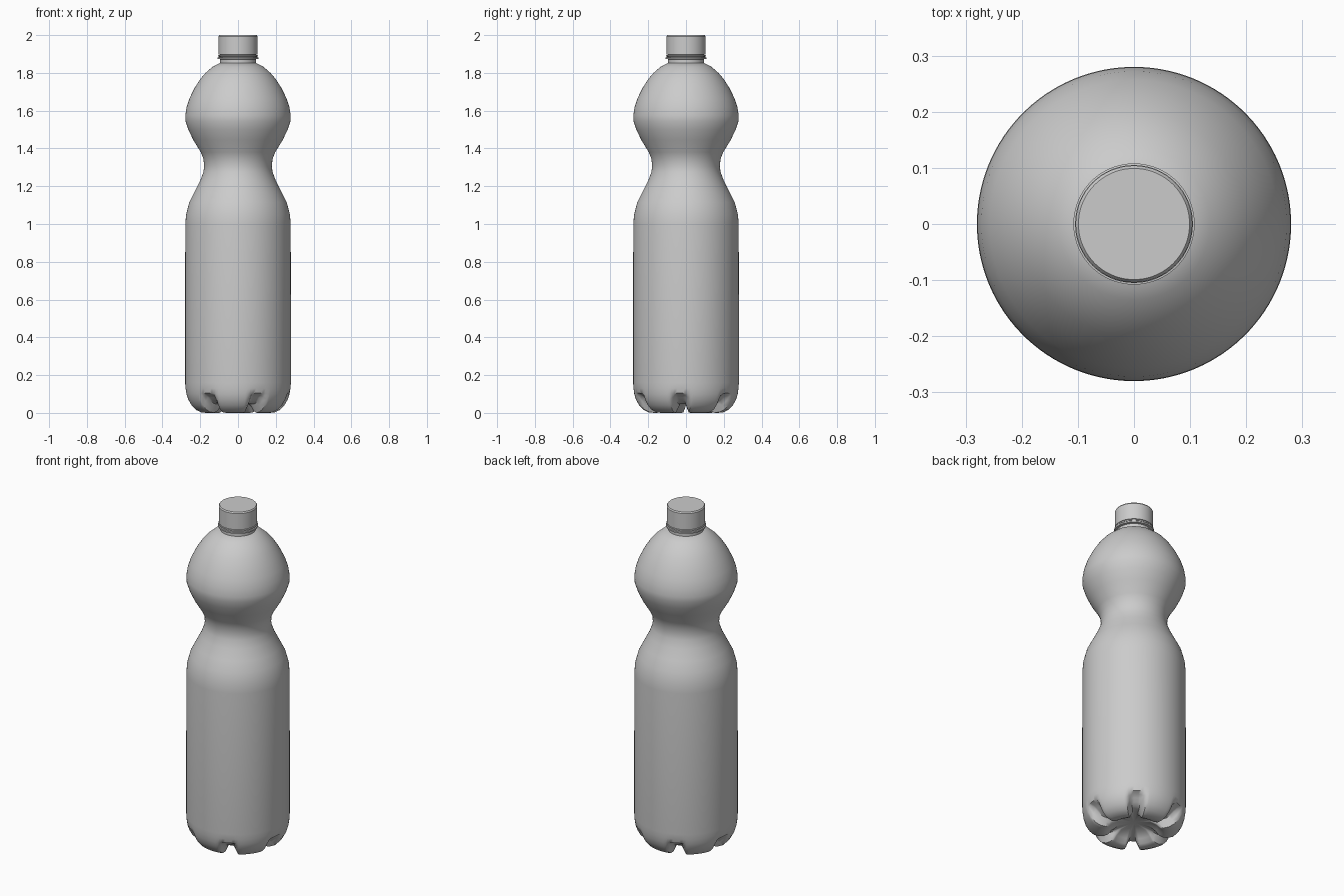
import bpy, math

if "Cube" in bpy.data.objects:
    bpy.data.objects.remove(bpy.data.objects["Cube"])

SEG = 120
GROOVE_OFFSET = -7      # degrees, direction of one base groove
FEET = 6


def lathe(name, rings, angle):
    """Skin rings; each ring is a function of the angle giving (r, z). Both ends get capped."""
    verts, faces = [], []
    for ring in rings:
        for i in range(SEG):
            a = 2 * math.pi * i / SEG + math.radians(GROOVE_OFFSET)
            r, z = ring(i)
            verts.append((r * math.cos(a), r * math.sin(a), z))
    for k in range(len(rings) - 1):
        for i in range(SEG):
            j = (i + 1) % SEG
            faces.append((k * SEG + i, k * SEG + j, (k + 1) * SEG + j, (k + 1) * SEG + i))
    faces.append(tuple(reversed(range(SEG))))
    top = (len(rings) - 1) * SEG
    faces.append(tuple(range(top, top + SEG)))
    mesh = bpy.data.meshes.new(name)
    mesh.from_pydata(verts, [], faces)
    mesh.update()
    ob = bpy.data.objects.new(name, mesh)
    bpy.context.collection.objects.link(ob)
    bpy.ops.object.select_all(action='DESELECT')
    ob.select_set(True)
    bpy.context.view_layer.objects.active = ob
    bpy.ops.object.shade_smooth_by_angle(angle=math.radians(angle))
    return ob


def plain(r, z):
    return lambda i: (r, z)


def footed(foot, valley):
    """Blend from groove profile to foot profile around the base."""
    def ring(i):
        d = (i * 360 / SEG) % (360 / FEET)
        d = min(d, 360 / FEET - d)
        t = max(0, min(1, (d - 5) / 8))
        t = t * t * (3 - 2 * t)
        return tuple(v + (f - v) * t for f, v in zip(foot, valley))
    return ring


# petal base: foot profile and groove profile, centre to side
feet = [(.02, .06), (.09, .053), (.125, .03), (.145, .008), (.165, 0), (.195, .002),
        (.225, .016), (.248, .04), (.265, .07), (.274, .1), (.278, .13)]
valleys = [(.02, .06), (.09, .055), (.125, .05), (.145, .048), (.165, .048), (.19, .053),
           (.212, .066), (.23, .082), (.247, .095), (.271, .104), (.278, .13)]
base = [footed(f, v) for f, v in zip(feet, valleys)]

# body, waist and round shoulder
side = [(.28, .16), (.28, .52), (.279, 1.0), (.275, 1.05), (.258, 1.115), (.23, 1.17),
        (.2, 1.23), (.183, 1.275), (.179, 1.305), (.183, 1.345), (.197, 1.38),
        (.237, 1.445), (.263, 1.5), (.278, 1.545), (.279, 1.575), (.272, 1.62),
        (.257, 1.665), (.23, 1.72), (.2, 1.767), (.172, 1.8), (.135, 1.832), (.095, 1.853)]
lathe("bottle_body", base + [plain(*p) for p in side], 50)

# neck with support ring
neck = [(.095, 1.845), (.095, 1.872), (.108, 1.874), (.108, 1.882), (.095, 1.884), (.095, 1.9)]
lathe("neck_ring", [plain(*p) for p in neck], 30)

# tamper band and screw cap
band = [(.098, 1.885), (.105, 1.886), (.105, 1.893), (.098, 1.894)]
lathe("tamper_band", [plain(*p) for p in band], 30)
cap = [(.098, 1.897), (.104, 1.897), (.104, 1.993), (.099, 2.0)]
lathe("screw_cap", [plain(*p) for p in cap], 30)
